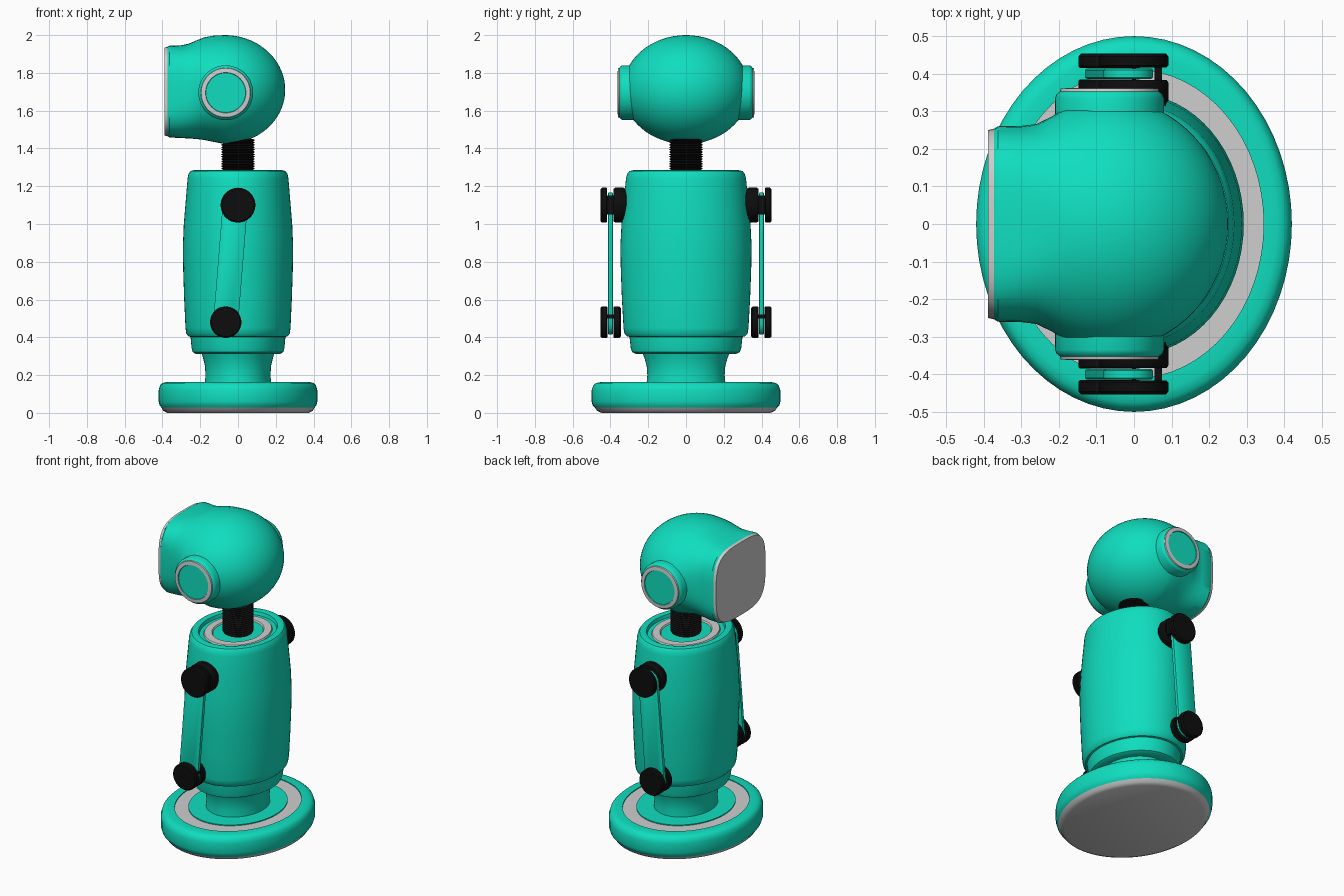
import bpy, bmesh
from math import sin, cos, pi, sqrt, radians

if "Cube" in bpy.data.objects:
    bpy.data.objects.remove(bpy.data.objects["Cube"], do_unlink=True)


def material(name, rgb):
    m = bpy.data.materials.new(name)
    m.use_nodes = True
    m.diffuse_color = (*rgb, 1)
    bsdf = m.node_tree.nodes["Principled BSDF"]
    bsdf.inputs["Base Color"].default_value = (*rgb, 1)
    bsdf.inputs["Roughness"].default_value = 0.5
    return m


TEAL = material("teal", (0.005, 0.73, 0.52))
GREY = material("light_grey", (0.62, 0.62, 0.62))
BLACK = material("black", (0.004, 0.004, 0.004))


def loft(name, rings, mats, bands=None, angle=35):
    """Skin closed rings of equal length, cap both ends; bands gives a material per strip."""
    bm = bmesh.new()
    rows = [[bm.verts.new(p) for p in ring] for ring in rings]
    n = len(rows[0])
    bands = bands or [0] * (len(rows) - 1)
    for a, b, mat in zip(rows, rows[1:], bands):
        for i in range(n):
            j = (i + 1) % n
            bm.faces.new((a[i], a[j], b[j], b[i])).material_index = mat
    bm.faces.new(rows[0]).material_index = bands[0]
    bm.faces.new(rows[-1]).material_index = bands[-1]
    bmesh.ops.recalc_face_normals(bm, faces=bm.faces)
    mesh = bpy.data.meshes.new(name)
    bm.to_mesh(mesh)
    bm.free()
    for m in mats:
        mesh.materials.append(m)
    ob = bpy.data.objects.new(name, mesh)
    bpy.context.collection.objects.link(ob)
    bpy.ops.object.select_all(action='DESELECT')
    ob.select_set(True)
    bpy.context.view_layer.objects.active = ob
    bpy.ops.object.shade_smooth_by_angle(angle=radians(angle))
    return ob


def circle(n):
    return [(cos(2 * pi * i / n), sin(2 * pi * i / n)) for i in range(n)]


def upright(name, profile, mats, bands=None, oval=1.0, n=64):
    """Turned part around z from (radius, height) points."""
    rings = [[(r * c, r * s * oval, z) for c, s in circle(n)] for r, z in profile]
    return loft(name, rings, mats, bands)


def sideways(name, profile, centre, side, mats, bands=None, n=48):
    """Turned part around y from (radius, distance from the middle) points."""
    x, z = centre
    rings = [[(x + r * c, side * y, z + r * s) for c, s in circle(n)] for r, y in profile]
    return loft(name, rings, mats, bands)


def box(name, x0, x1, y0, y1, z0, z1, mat):
    rings = [[(x0, y, z0), (x1, y, z0), (x1, y, z1), (x0, y, z1)] for y in (y0, y1)]
    return loft(name, rings, [mat])


OVAL = 1.19

# Oval base with grey underside and grey inlaid ring
upright("base", [(0.375, 0), (0.395, 0.01), (0.405, 0.028), (0.415, 0.04), (0.42, 0.06),
                 (0.42, 0.12), (0.413, 0.145), (0.4, 0.158), (0.38, 0.163), (0.345, 0.163),
                 (0.345, 0.157), (0.27, 0.157), (0.27, 0.163), (0.05, 0.163)],
        [TEAL, GREY], [1, 1] + [0] * 8 + [1, 0, 0], OVAL)

# Flared pedestal and collar under the body
upright("pedestal", [(0.176, 0.15), (0.172, 0.2), (0.175, 0.25), (0.185, 0.29), (0.195, 0.32)],
        [TEAL], None, OVAL)
upright("collar", [(0.19, 0.312), (0.225, 0.313), (0.24, 0.322), (0.246, 0.345), (0.25, 0.39),
                   (0.254, 0.42)], [TEAL], None, OVAL)

# Barrel body with recessed top and grey ring
upright("body", [(0.24, 0.4), (0.262, 0.405), (0.274, 0.42), (0.278, 0.45), (0.285, 0.6),
                 (0.29, 0.75), (0.292, 0.88), (0.287, 1.0), (0.277, 1.12), (0.267, 1.24),
                 (0.262, 1.265), (0.252, 1.28), (0.235, 1.285), (0.215, 1.28), (0.21, 1.26),
                 (0.187, 1.26), (0.183, 1.268), (0.142, 1.268), (0.137, 1.26), (0.05, 1.26)],
        [TEAL, GREY], [0] * 15 + [1, 1, 1, 0], OVAL)

# Bellows neck
folds = 16
upright("neck", [(0.09 if i % 2 else 0.08, 1.25 + 0.2 * i / (2 * folds))
                 for i in range(2 * folds + 1)], [BLACK], None, 1.0, 40)


def section(x, half_y, z0, z1, power, n=64):
    """Rounded cross-section of the head at a given x."""
    ring = []
    for c, s in circle(n):
        u = abs(c) ** (2 / power) * (1 if c > 0 else -1)
        v = abs(s) ** (2 / power) * (1 if s > 0 else -1)
        ring.append((x, half_y * u, (z0 + z1) / 2 + (z1 - z0) / 2 * v))
    return ring


# Head: squared snout blending into a round back
snout = [(-0.374, 0.252, 1.465, 1.938, 3.5), (-0.362, 0.26, 1.458, 1.944, 3.5),
         (-0.3, 0.261, 1.455, 1.946, 3.2), (-0.26, 0.266, 1.453, 1.955, 2.8),
         (-0.22, 0.285, 1.45, 1.972, 2.4), (-0.18, 0.31, 1.445, 1.988, 2.1),
         (-0.13, 0.328, 1.435, 1.997, 2.0)]
rings = [section(*s) for s in snout]
for i in range(18):
    t = i / 18 * pi / 2
    k = cos(t)
    rings.append(section(-0.07 + 0.32 * sin(t), 0.335 * k, 1.71 - 0.287 * k, 1.71 + 0.29 * k, 2.0))
rings.append(section(0.25, 0.004, 1.706, 1.714, 2.0))
loft("head", rings, [TEAL])

# Grey face plate on the snout
loft("face_plate", [section(-0.388, 0.25, 1.468, 1.934, 3.5),
                    section(-0.372, 0.254, 1.464, 1.939, 3.5)], [GREY])


def arm_outline(y, inset, top=(-0.015, 1.1), bottom=(-0.065, 0.48), radius=0.066):
    """Pill shape in the xz plane running from shoulder to wrist."""
    dx, dz = top[0] - bottom[0], top[1] - bottom[1]
    length = sqrt(dx * dx + dz * dz)
    dx, dz = dx / length, dz / length
    r = radius - inset
    ring = []
    for end, sign in ((top, 1), (bottom, -1)):
        for i in range(17):
            a = pi * i / 16
            across, along = sign * r * cos(a), sign * r * sin(a)
            ring.append((end[0] + dz * across + dx * along, y,
                         end[1] - dx * across + dz * along))
    return ring


for side, label in ((-1, "front"), (1, "back")):
    # Ear: teal rim, grey ring and teal cap
    sideways(label + "_ear", [(0.145, 0.25), (0.145, 0.335), (0.141, 0.345), (0.132, 0.352),
                              (0.13, 0.36), (0.107, 0.362), (0.105, 0.357), (0.03, 0.357)],
             (-0.065, 1.695), side, [TEAL, GREY], [0, 0, 0, 1, 1, 0, 0])

    # Slotted shoulder and wrist joints
    shoulder, wrist = (0, 1.1), (-0.065, 0.48)
    sideways(label + "_shoulder_inner", [(0.08, 0.27), (0.085, 0.32), (0.092, 0.33),
                                         (0.092, 0.375), (0.087, 0.383)], shoulder, side, [BLACK])
    sideways(label + "_shoulder_outer", [(0.087, 0.417), (0.092, 0.422), (0.092, 0.445),
                                         (0.085, 0.453)], shoulder, side, [BLACK])
    sideways(label + "_wrist_inner", [(0.076, 0.345), (0.083, 0.352), (0.083, 0.38),
                                      (0.079, 0.385)], wrist, side, [BLACK])
    sideways(label + "_wrist_outer", [(0.079, 0.415), (0.083, 0.42), (0.083, 0.445),
                                      (0.076, 0.453)], wrist, side, [BLACK])
    # Webs closing the slots behind the arm
    y0, y1 = sorted((side * 0.375, side * 0.425))
    box(label + "_shoulder_web", 0.055, 0.075, y0, y1, 1.05, 1.15, BLACK)
    box(label + "_wrist_web", -0.005, 0.005, y0, y1, 0.5, 0.52, BLACK)

    # Flat arm with softened edges
    loft(label + "_arm", [arm_outline(side * y, inset) for y, inset in
                          ((0.386, 0.006), (0.39, 0), (0.41, 0), (0.414, 0.006))], [TEAL])
